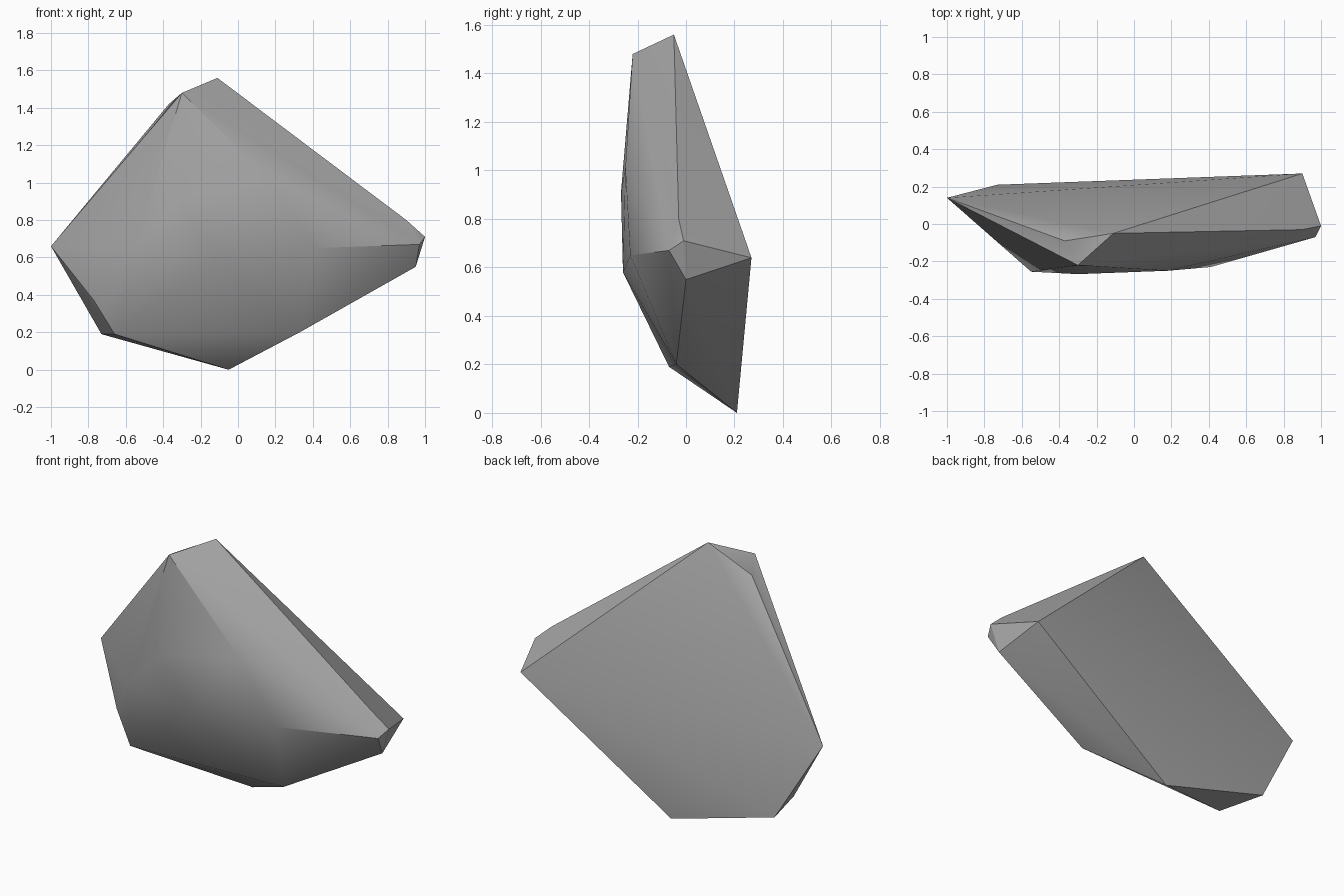
import bpy
import bmesh
import math

# Remove the default cube only
default_cube = bpy.data.objects.get("Cube")
if default_cube:
    bpy.data.objects.remove(default_cube, do_unlink=True)


def make_material(name, colour):
    material = bpy.data.materials.new(name)
    material.use_nodes = True
    material.diffuse_color = colour
    shader = material.node_tree.nodes["Principled BSDF"]
    shader.inputs["Base Color"].default_value = colour
    shader.inputs["Roughness"].default_value = 0.9
    return material


def make_hull(name, corners, material):
    """Wrap a convex skin around the corners and merge its flat areas."""
    bm = bmesh.new()
    for corner in corners:
        bm.verts.new(corner)
    result = bmesh.ops.convex_hull(bm, input=bm.verts[:])
    unused = {v for v in result["geom_interior"] + result["geom_unused"]
              if isinstance(v, bmesh.types.BMVert)}
    bmesh.ops.delete(bm, geom=list(unused), context="VERTS")
    bmesh.ops.recalc_face_normals(bm, faces=bm.faces[:])
    mesh = bpy.data.meshes.new(name)
    bm.to_mesh(mesh)
    bm.free()
    mesh.materials.append(material)
    obj = bpy.data.objects.new(name, mesh)
    bpy.context.collection.objects.link(obj)
    return obj


# Chipped corners of the boulder, grouped by region
peak = [(-.11, -.05, 1.56), (-.30, -.22, 1.48), (-.37, -.09, 1.42)]
right_tip = [(-1, .14, .66), (-.77, -.04, .37)]
left_tip = [(1, -.01, .71), (.97, -.07, .67), (.95, 0, .55),
            (.90, .27, .64), (.90, -.03, .80)]
base = [(-.05, .21, 0), (-.73, .21, .19), (-.66, -.07, .19), (.33, -.04, .20)]
front_bulge = [(-.55, -.255, .65), (-.30, -.268, .91), (-.12, -.26, .58),
               (.18, -.25, 1.01), (.41, -.23, .65)]

stone = make_material("grey stone", (.40, .40, .40, 1))
boulder = make_hull("boulder", peak + right_tip + left_tip + base + front_bulge, stone)

# Soft worn facets with crisp main ridges
bpy.ops.object.select_all(action="DESELECT")
boulder.select_set(True)
bpy.context.view_layer.objects.active = boulder
bpy.ops.object.shade_smooth_by_angle(angle=math.radians(30))
